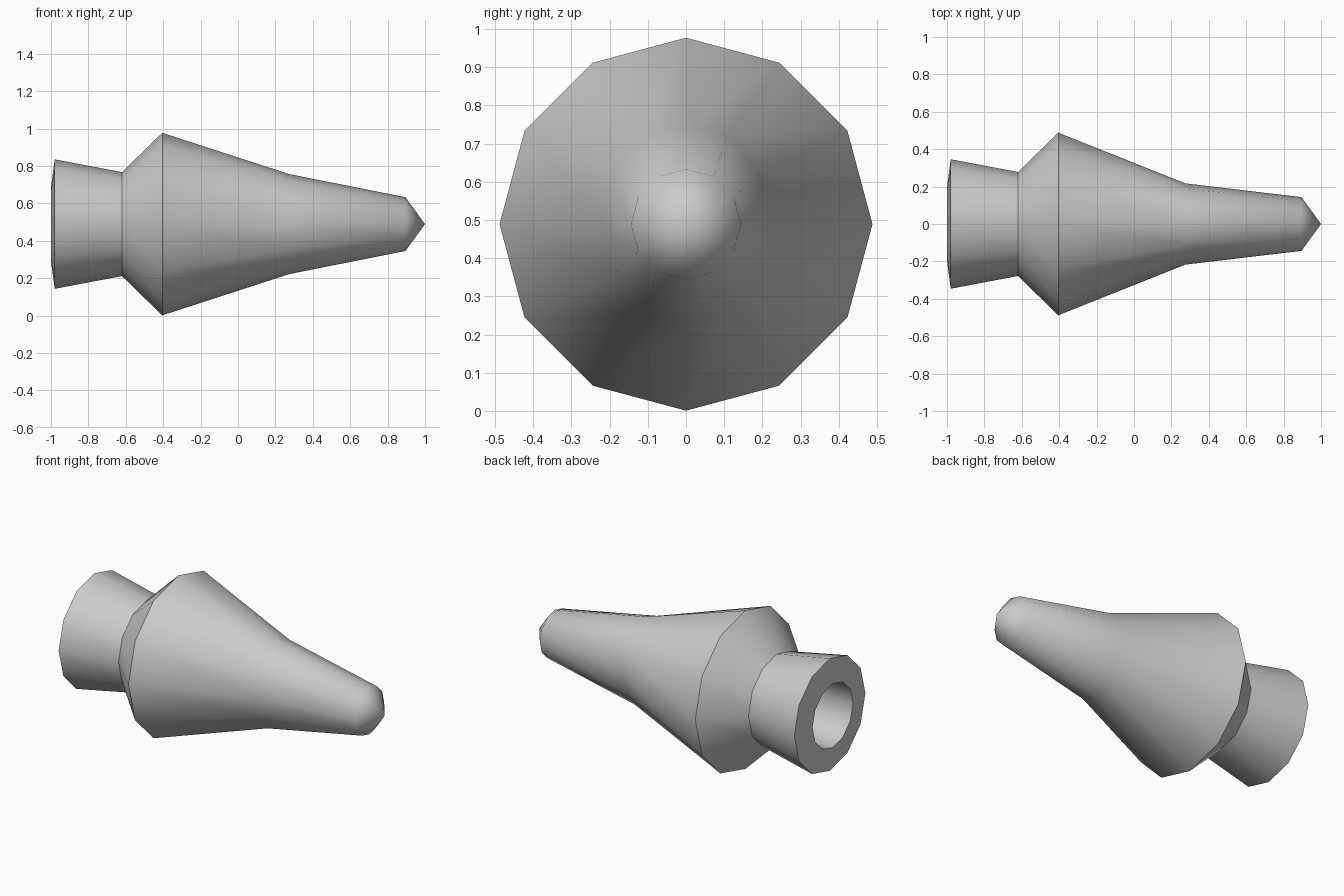
import bpy, bmesh, math

if "Cube" in bpy.data.objects:
    bpy.data.objects.remove(bpy.data.objects["Cube"])

SIDES = 12
CENTER_Z = 0.489

# Rings along the x axis: (x, radius in y, radius in z)
RINGS = [
    (-0.50, 0.19, 0.19),      # bottom of the socket
    (-1.00, 0.197, 0.197),    # socket mouth
    (-0.98, 0.346, 0.346),    # outer rim of the collar
    (-0.62, 0.278, 0.278),    # neck
    (-0.405, 0.488, 0.488),   # widest ring
    (0.275, 0.217, 0.267),    # slightly flattened waist of the nose
    (0.895, 0.144, 0.144),    # shoulder of the tip
]

bm = bmesh.new()
loops = []
for x, ry, rz in RINGS:
    loops.append([bm.verts.new((x, ry * math.cos(a), CENTER_Z + rz * math.sin(a)))
                  for a in (math.tau * i / SIDES for i in range(SIDES))])

# Walls between neighbouring rings
for a, b in zip(loops, loops[1:]):
    for i in range(SIDES):
        j = (i + 1) % SIDES
        bm.faces.new((a[i], a[j], b[j], b[i]))

# Socket floor and pointed tip
bm.faces.new(loops[0])
tip = bm.verts.new((1.0, 0, CENTER_Z))
for i in range(SIDES):
    bm.faces.new((loops[-1][i], loops[-1][(i + 1) % SIDES], tip))

bmesh.ops.recalc_face_normals(bm, faces=bm.faces)
mesh = bpy.data.meshes.new("nozzle")
bm.to_mesh(mesh)
bm.free()
nozzle = bpy.data.objects.new("nozzle", mesh)
bpy.context.collection.objects.link(nozzle)

# Smooth sides, crisp collar and widest ring
bpy.context.view_layer.objects.active = nozzle
nozzle.select_set(True)
bpy.ops.object.shade_smooth_by_angle(angle=math.radians(50))
